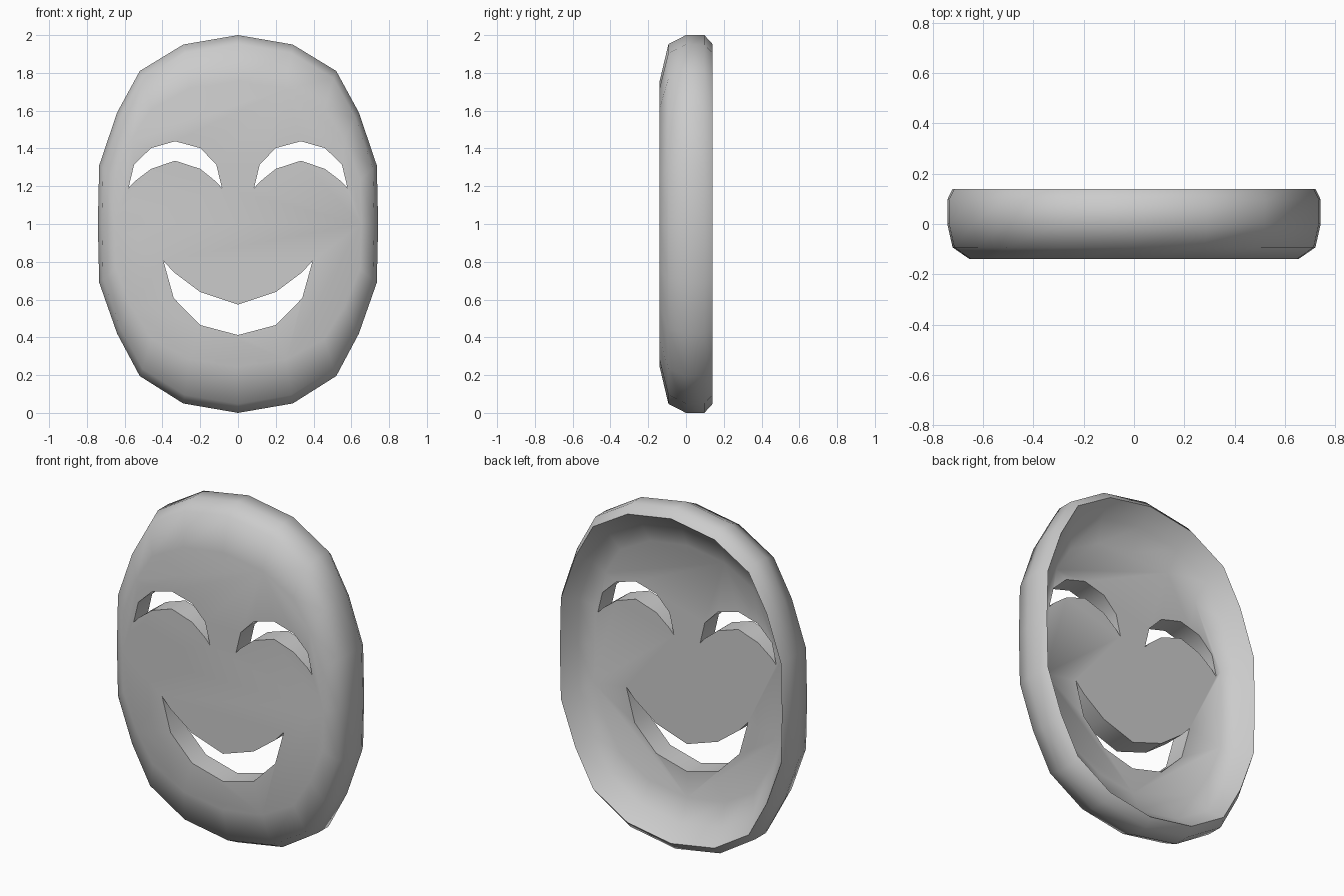
import bpy, bmesh, math

if "Cube" in bpy.data.objects:
    bpy.data.objects.remove(bpy.data.objects["Cube"])


def make_object(name, bm):
    bmesh.ops.recalc_face_normals(bm, faces=bm.faces)
    mesh = bpy.data.meshes.new(name)
    bm.to_mesh(mesh)
    bm.free()
    obj = bpy.data.objects.new(name, mesh)
    bpy.context.collection.objects.link(obj)
    return obj


def loft(name, rings):
    """Closed solid from a list of equally long point rings."""
    bm = bmesh.new()
    loops = [[bm.verts.new(p) for p in ring] for ring in rings]
    n = len(loops[0])
    for a, b in zip(loops, loops[1:]):
        for i in range(n):
            j = (i + 1) % n
            bm.faces.new((a[i], a[j], b[j], b[i]))
    bm.faces.new(loops[0])
    bm.faces.new(loops[-1])
    return make_object(name, bm)


def cutter(name, outline):
    return loft(name, [[(x, y, z) for x, z in outline] for y in (-0.4, 0.4)])


# Face outline: half profile mirrored into a 20-sided oval
half = [(0, 2), (0.29, 1.95), (0.52, 1.81), (0.64, 1.59), (0.735, 1.31),
        (0.742, 1.0), (0.735, 0.69), (0.64, 0.42), (0.52, 0.195), (0.29, 0.05), (0, 0)]
outline = half + [(-x, z) for x, z in half[-2:0:-1]]

# Cross-section from the front face, round the rim, to the inner floor: x scale, z scale, y
section = [(0.88, 0.755, -0.14), (0.972, 0.953, -0.093), (1, 1, 0), (1, 1, 0.097),
           (0.972, 0.953, 0.14), (0.90, 0.87, 0.045), (0.83, 0.74, -0.01)]
mask = loft("mask", [[(x * sx, y, 1 + (z - 1) * sz) for x, z in outline]
                     for sx, sz, y in section])

# Smiling eye and mouth openings
eye = [(0.085, 1.19), (0.115, 1.315), (0.2, 1.402), (0.333, 1.438), (0.46, 1.402),
       (0.55, 1.315), (0.58, 1.19), (0.548, 1.225), (0.46, 1.292), (0.333, 1.335),
       (0.2, 1.292), (0.117, 1.225)]
mouth = [(0.395, 0.805), (0.34, 0.607), (0.2, 0.465), (0, 0.412), (-0.2, 0.465),
         (-0.34, 0.607), (-0.395, 0.805), (-0.34, 0.745), (-0.2, 0.64), (0, 0.573),
         (0.2, 0.64), (0.34, 0.745)]
cutters = [cutter("eye_cutter_right", eye),
           cutter("eye_cutter_left", [(-x, z) for x, z in eye]),
           cutter("mouth_cutter", mouth)]

bpy.context.view_layer.objects.active = mask
for c in cutters:
    c.hide_render = True
    mod = mask.modifiers.new("opening", 'BOOLEAN')
    mod.operation = 'DIFFERENCE'
    mod.solver = 'EXACT'
    mod.object = c
    bpy.ops.object.modifier_apply(modifier=mod.name)
for c in cutters:
    bpy.data.objects.remove(c, do_unlink=True)

# Smooth rounded shell with crisp rim and openings
bpy.ops.object.select_all(action='DESELECT')
mask.select_set(True)
bpy.ops.object.shade_smooth_by_angle(angle=math.radians(55))
